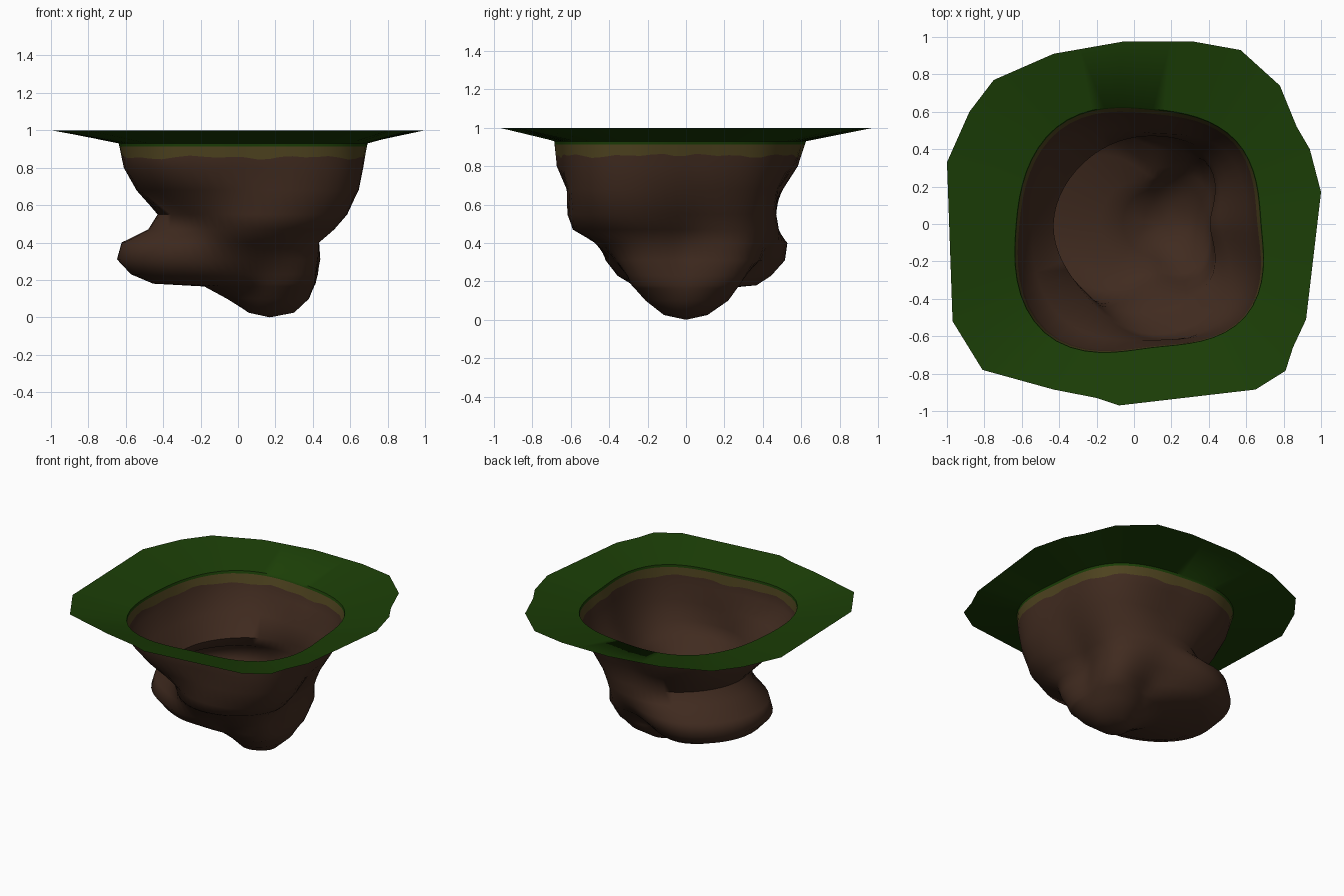
import bpy, bmesh, math
from mathutils import Vector

if "Cube" in bpy.data.objects:
    bpy.data.objects.remove(bpy.data.objects["Cube"])

SEGMENTS = 64
CENTRE = Vector((0.1, 0.0))

# Height, then radius towards E, NE, N, NW, W, SW, S, SE of the pit centre
PIT = [
    (.93, .58, .63, .615, .73, .73, .82, .66, .70),
    (.80, .545, .60, .57, .69, .70, .80, .65, .69),
    (.68, .51, .55, .485, .62, .64, .70, .62, .67),
    (.55, .42, .48, .47, .49, .53, .52, .615, .62),
    (.47, .36, .45, .48, .54, .58, .51, .59, .54),
    (.40, .305, .43, .47, .67, .72, .54, .47, .43),
    (.31, .31, .43, .41, .68, .745, .55, .38, .41),
    (.23, .315, .39, .31, .60, .67, .48, .31, .37),
    (.18, .31, .36, .25, .50, .55, .36, .27, .35),
    (.165, .305, .34, .23, .27, .28, .26, .25, .33),
    (.10, .28, .28, .19, .17, .16, .16, .18, .27),
    (.025, .20, .15, .09, .06, .04, .06, .10, .15),
]

# Outer edge of the grass
EDGE = [(1, .17), (.94, .4), (.87, .52), (.78, .74), (.57, .93), (.32, .975),
        (-.06, .975), (-.43, .91), (-.75, .77), (-.88, .6), (-1, .33), (-.97, -.52),
        (-.81, -.78), (-.43, -.885), (-.2, -.93), (-.08, -.97), (.65, -.885),
        (.81, -.785), (.85, -.66), (.92, -.51)]


def direction(i):
    a = math.tau * i / SEGMENTS
    return Vector((math.cos(a), math.sin(a)))


def ring(row):
    """Smooth closed ring through the eight radii of a row."""
    z, r = row[0], row[1:]
    pts = []
    for i in range(SEGMENTS):
        k, t = divmod(i * 8 / SEGMENTS, 1)
        a, b, c, d = (r[(int(k) + j) % 8] for j in (-1, 0, 1, 2))
        rad = b + .5 * t * (c - a + t * (2*a - 5*b + 4*c - d + t * (3*(b - c) + d - a)))
        p = CENTRE + direction(i) * rad
        pts.append(Vector((p.x, p.y, z)))
    return pts


def edge_ring(outline, z):
    """Ring where rays from the pit centre meet the outline."""
    pts = []
    for i in range(SEGMENTS):
        d = direction(i)
        for p, q in zip(outline, outline[1:] + outline[:1]):
            p, e = Vector(p) - CENTRE, Vector(q) - Vector(p)
            det = d.x * e.y - d.y * e.x
            if abs(det) < 1e-9:
                continue
            t = (p.x * e.y - p.y * e.x) / det
            s = (p.x * d.y - p.y * d.x) / det
            if t > 0 and -1e-6 <= s < 1 - 1e-6:
                hit = CENTRE + d * t
                pts.append(Vector((hit.x, hit.y, z)))
                break
    # Move the nearest ring point onto each corner so the outline stays crisp
    for c in outline:
        corner = Vector((*c, z))
        k = min(range(SEGMENTS), key=lambda n: (pts[n] - corner).length)
        pts[k] = corner
    return pts


def blend(a, b, t, wave=0):
    out = [p.lerp(q, t) for p, q in zip(a, b)]
    for i, p in enumerate(out):
        p.z += wave * math.sin(i * 1.2) * math.cos(i * .45)
    return out


def loft(name, rings, colour, tip=None):
    bm = bmesh.new()
    rows = [[bm.verts.new(p) for p in r] for r in rings]
    for a, b in zip(rows, rows[1:]):
        for i in range(SEGMENTS):
            j = (i + 1) % SEGMENTS
            bm.faces.new((a[i], a[j], b[j], b[i]))
    if tip:
        v = bm.verts.new(tip)
        for i in range(SEGMENTS):
            bm.faces.new((rows[-1][i], rows[-1][(i + 1) % SEGMENTS], v))
    mesh = bpy.data.meshes.new(name)
    bm.to_mesh(mesh)
    bm.free()
    mat = bpy.data.materials.new(name + "_colour")
    mat.diffuse_color = (*colour, 1)
    mat.use_nodes = True
    mat.node_tree.nodes["Principled BSDF"].inputs["Base Color"].default_value = mat.diffuse_color
    mesh.materials.append(mat)
    obj = bpy.data.objects.new(name, mesh)
    bpy.context.collection.objects.link(obj)
    bpy.ops.object.select_all(action='DESELECT')
    obj.select_set(True)
    bpy.context.view_layer.objects.active = obj
    bpy.ops.object.shade_smooth_by_angle(angle=math.radians(60))


pit = [ring(row) for row in PIT]
top = edge_ring(EDGE, 1.0)
grass_end = blend(pit[0], pit[1], .13)
soil_end = blend(pit[0], pit[1], .58, .012)

# Sloping grass, band of topsoil, and the lobed earth pit
loft("grass_rim", [top, pit[0], grass_end], (.011, .048, .002))
loft("topsoil_band", [grass_end, soil_end], (.078, .057, .014))
loft("earth_pit", [soil_end] + pit[1:], (.052, .024, .014), (.17, 0, 0))
